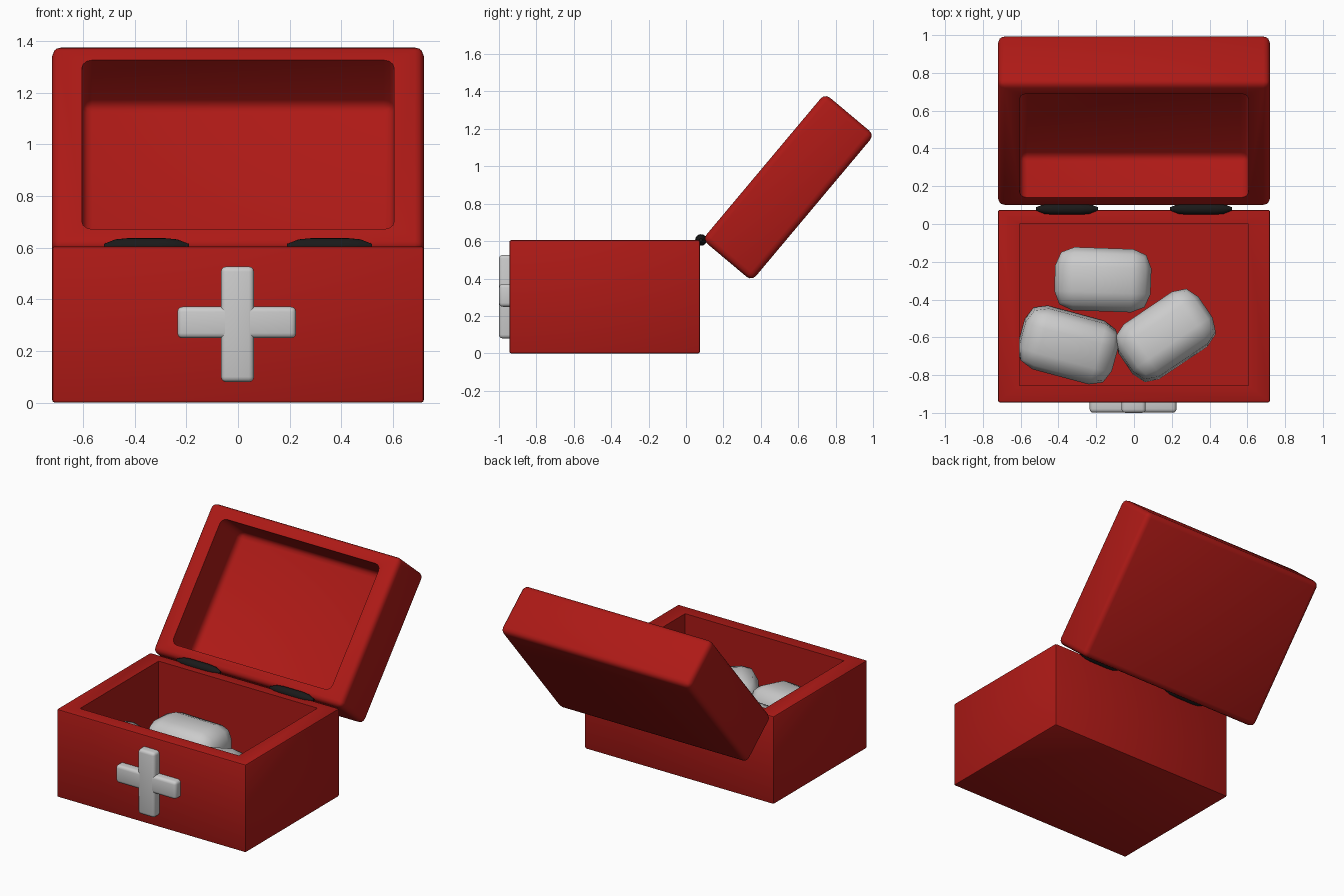
import bpy, bmesh
from math import radians, cos, sin, pi
from mathutils import Matrix

if "Cube" in bpy.data.objects:
    bpy.data.objects.remove(bpy.data.objects["Cube"])


def material(name, rgb):
    m = bpy.data.materials.new(name)
    m.diffuse_color = (*rgb, 1)
    m.use_nodes = True
    m.node_tree.nodes["Principled BSDF"].inputs["Base Color"].default_value = m.diffuse_color
    return m


RED = material("red_paint", (0.42, 0.01, 0.008))
BLACK = material("black_metal", (0.01, 0.01, 0.01))


def finish(name, bm, mat=None, angle=40):
    bmesh.ops.recalc_face_normals(bm, faces=bm.faces)
    me = bpy.data.meshes.new(name)
    bm.to_mesh(me)
    bm.free()
    ob = bpy.data.objects.new(name, me)
    bpy.context.collection.objects.link(ob)
    if mat:
        me.materials.append(mat)
    bpy.ops.object.select_all(action='DESELECT')
    ob.select_set(True)
    bpy.context.view_layer.objects.active = ob
    bpy.ops.object.shade_smooth_by_angle(angle=radians(angle))
    return ob


def box_bm(size, centre=(0, 0, 0), bevel=0, segments=2):
    bm = bmesh.new()
    bmesh.ops.create_cube(bm, size=1)
    bmesh.ops.scale(bm, vec=size, verts=bm.verts)
    if bevel:
        bmesh.ops.bevel(bm, geom=bm.edges[:], offset=bevel, segments=segments,
                        profile=0.5, affect='EDGES')
    bmesh.ops.translate(bm, vec=centre, verts=bm.verts)
    return bm


def hollow(ob, size, centre, bevel=0):
    """Cut a box-shaped cavity out of an object."""
    cutter = finish("cavity_cutter", box_bm(size, centre, bevel, 3))
    cutter.hide_render = True
    mod = ob.modifiers.new("cavity", 'BOOLEAN')
    mod.operation, mod.solver, mod.object = 'DIFFERENCE', 'EXACT', cutter
    bpy.context.view_layer.objects.active = ob
    bpy.ops.object.modifier_apply(modifier=mod.name)
    bpy.data.objects.remove(cutter)
    bpy.ops.object.select_all(action='DESELECT')
    ob.select_set(True)
    bpy.ops.object.shade_smooth_by_angle(angle=radians(40))


# Open bottom half of the case
base = finish("case_base", box_bm((1.44, 1.02, 0.605), (0, -0.435, 0.3025), 0.01), RED)
hollow(base, (1.21, 0.855, 1.0), (0, -0.4275, 0.57))

# Lid, swung open and leaning back
lid = finish("case_lid", box_bm((1.44, 1.02, 0.345), bevel=0.035, segments=3), RED)
hollow(lid, (1.21, 0.855, 0.56), (0, 0, 0.1725), 0.04)
lid.data.transform(Matrix.Translation((0, 0.547, 0.888)) @ Matrix.Rotation(radians(50), 4, 'X'))

# Pair of hinge barrels with tapered ends
profile = [(-0.165, 0.008), (-0.12, 0.026), (-0.07, 0.031),
           (0.07, 0.031), (0.12, 0.026), (0.165, 0.008)]
for side, label in ((-1, "left"), (1, "right")):
    bm = bmesh.new()
    n = 16
    rings = [[bm.verts.new((side * 0.355 + x, 0.08 + r * cos(2 * pi * i / n),
                            0.606 + r * sin(2 * pi * i / n))) for i in range(n)]
             for x, r in profile]
    for a, b in zip(rings, rings[1:]):
        for i in range(n):
            bm.faces.new((a[i], a[(i + 1) % n], b[(i + 1) % n], b[i]))
    bm.faces.new(rings[0])
    bm.faces.new(rings[-1])
    finish("hinge_" + label, bm, BLACK)

# Raised cross on the front: two rounded bars
finish("cross_upright", box_bm((0.128, 0.10, 0.447), (-0.002, -0.95, 0.303), 0.02, 3))
finish("cross_bar", box_bm((0.46, 0.10, 0.122), (-0.005, -0.949, 0.31), 0.02, 3))

# Three soft packs lying inside
packs = [((-0.165, -0.295, 0.245), (0, 0, -2)),
         ((-0.348, -0.64, 0.245), (6, 4, -15)),
         ((0.167, -0.59, 0.245), (-5, 4, 34))]
for k, (pos, rot) in enumerate(packs, 1):
    bm = box_bm((0.51, 0.335, 0.34), bevel=0.1, segments=2)
    m = Matrix.Translation(pos)
    for axis, a in zip("ZYX", reversed(rot)):
        m = m @ Matrix.Rotation(radians(a), 4, axis)
    bm.transform(m)
    finish(f"soft_pack_{k}", bm, angle=60)
